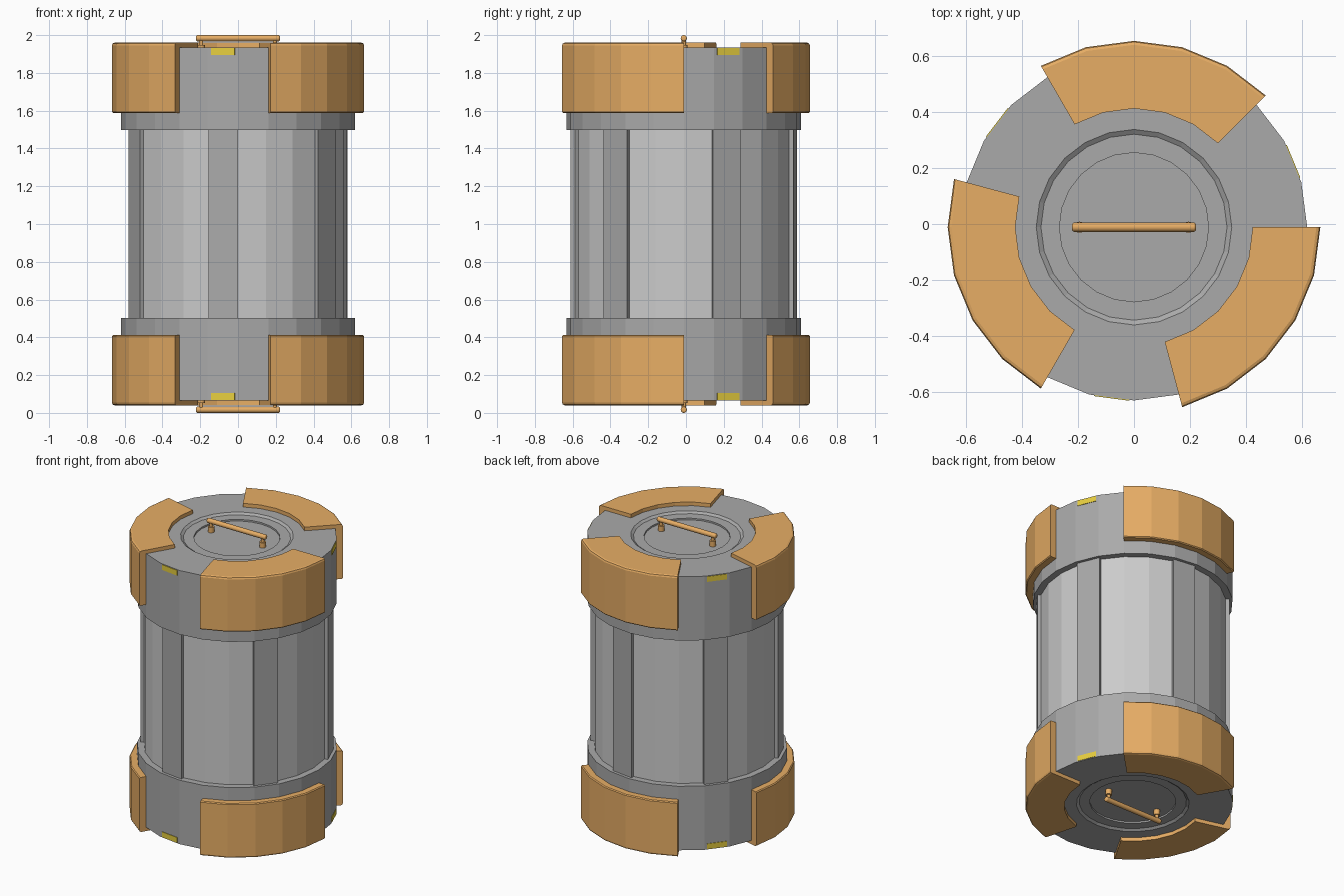
import bpy, bmesh
from math import sin, cos, radians
from mathutils import Matrix

if "Cube" in bpy.data.objects:
    bpy.data.objects.remove(bpy.data.objects["Cube"])

CY = -0.0115            # axis of the canister in y
STEP = 15               # one facet of the 24-sided outline


def material(name, rgb):
    m = bpy.data.materials.new(name)
    m.diffuse_color = (*rgb, 1)
    m.use_nodes = True
    m.node_tree.nodes["Principled BSDF"].inputs["Base Color"].default_value = m.diffuse_color
    return m


ORANGE = material("orange_paint", (0.80, 0.42, 0.13))
DARK = material("dark_metal", (0.40, 0.40, 0.40))
LIGHT = material("light_metal", (0.66, 0.66, 0.66))
YELLOW = material("yellow_mark", (0.80, 0.62, 0.05))


def finish(name, bm, mat, flip=False):
    """Make an object; flip mirrors it to the lower end about z = 1."""
    if flip:
        for v in bm.verts:
            v.co.z = 2 - v.co.z
    bmesh.ops.recalc_face_normals(bm, faces=bm.faces)
    me = bpy.data.meshes.new(name)
    bm.to_mesh(me)
    bm.free()
    me.materials.append(mat)
    ob = bpy.data.objects.new(name, me)
    ob.location.y = CY
    bpy.context.collection.objects.link(ob)
    return ob


def sweep(name, profile, start, end, mat, flip=False):
    """Sweep a closed (r, z) profile about the axis in facets, capping open ends."""
    bm = bmesh.new()
    full = end - start == 360
    n = (end - start) // STEP
    rings = []
    for i in range(n if full else n + 1):
        a = radians(start + i * STEP)
        rings.append([bm.verts.new((r * cos(a), r * sin(a), z)) for r, z in profile])
    k = len(profile)
    for i in range(n):
        p, q = rings[i], rings[(i + 1) % len(rings)]
        for j in range(k):
            bm.faces.new((p[j], p[(j + 1) % k], q[(j + 1) % k], q[j]))
    if not full:
        bm.faces.new(rings[0])
        bm.faces.new(rings[-1])
    bmesh.ops.remove_doubles(bm, verts=bm.verts, dist=1e-5)
    return finish(name, bm, mat, flip)


def rod(name, radius, length, matrix, mat, flip, bevel=0.0):
    bm = bmesh.new()
    bmesh.ops.create_cone(bm, cap_ends=True, segments=16, radius1=radius,
                          radius2=radius, depth=length, matrix=matrix)
    ob = finish(name, bm, mat, flip)
    if bevel:
        mod = ob.modifiers.new("rounded_ends", 'BEVEL')
        mod.width, mod.segments, mod.limit_method = bevel, 3, 'ANGLE'
        mod.angle_limit = radians(50)
    bpy.ops.object.select_all(action='DESELECT')
    ob.select_set(True)
    bpy.context.view_layer.objects.active = ob
    bpy.ops.object.shade_smooth_by_angle(angle=radians(35))
    return ob


# body: recessed light panels and raised dark ribs
sweep("body_panels", [(0, 0.48), (0.577, 0.48), (0.577, 1.52), (0, 1.52)], 0, 360, LIGHT)
for i in range(6):
    a = 15 + 60 * i
    sweep(f"body_rib_{i + 1}", [(0.55, 0.49), (0.60, 0.49), (0.60, 1.51), (0.55, 1.51)],
          a, a + STEP, DARK)

# end cap outline with a stepped recess in its face
CAP = [(0, 1.498), (0.62, 1.498), (0.62, 1.935), (0.35, 1.935), (0.333, 1.923),
       (0.267, 1.923), (0.267, 1.912), (0, 1.912)]
# clamp: side wall with a lip folded over the end face
CLAMP = [(0.612, 1.587), (0.661, 1.587), (0.667, 1.593), (0.667, 1.946), (0.663, 1.956),
         (0.653, 1.960), (0.425, 1.960), (0.425, 1.925), (0.612, 1.925)]

for end, flip in (("upper", False), ("lower", True)):
    sweep(f"{end}_cap", CAP, 0, 360, DARK, flip)
    for i in range(3):
        a = 45 + 120 * i
        sweep(f"{end}_clamp_{i + 1}", CLAMP, a, a + 75, ORANGE, flip)
        # yellow marker in the facet between clamps
        b = radians(22.5 + 120 * i)
        bm = bmesh.new()
        bmesh.ops.create_cube(bm, size=1, matrix=Matrix.Rotation(b, 4, 'Z')
                              @ Matrix.Translation((0.612, 0, 1.913))
                              @ Matrix.Diagonal((0.012, 0.128, 0.036, 1)))
        finish(f"{end}_marker_{i + 1}", bm, YELLOW, flip)
    # carrying bar on two stepped posts
    rod(f"{end}_handle_bar", 0.0165, 0.444, Matrix.Translation((0, 0, 1.9835))
        @ Matrix.Rotation(radians(90), 4, 'Y'), ORANGE, flip, 0.008)
    for side, x in (("left", -0.195), ("right", 0.195)):
        rod(f"{end}_{side}_post_base", 0.02, 0.04,
            Matrix.Translation((x, 0, 1.928)), ORANGE, flip)
        rod(f"{end}_{side}_post", 0.011, 0.07,
            Matrix.Translation((x, 0, 1.950)), ORANGE, flip)
